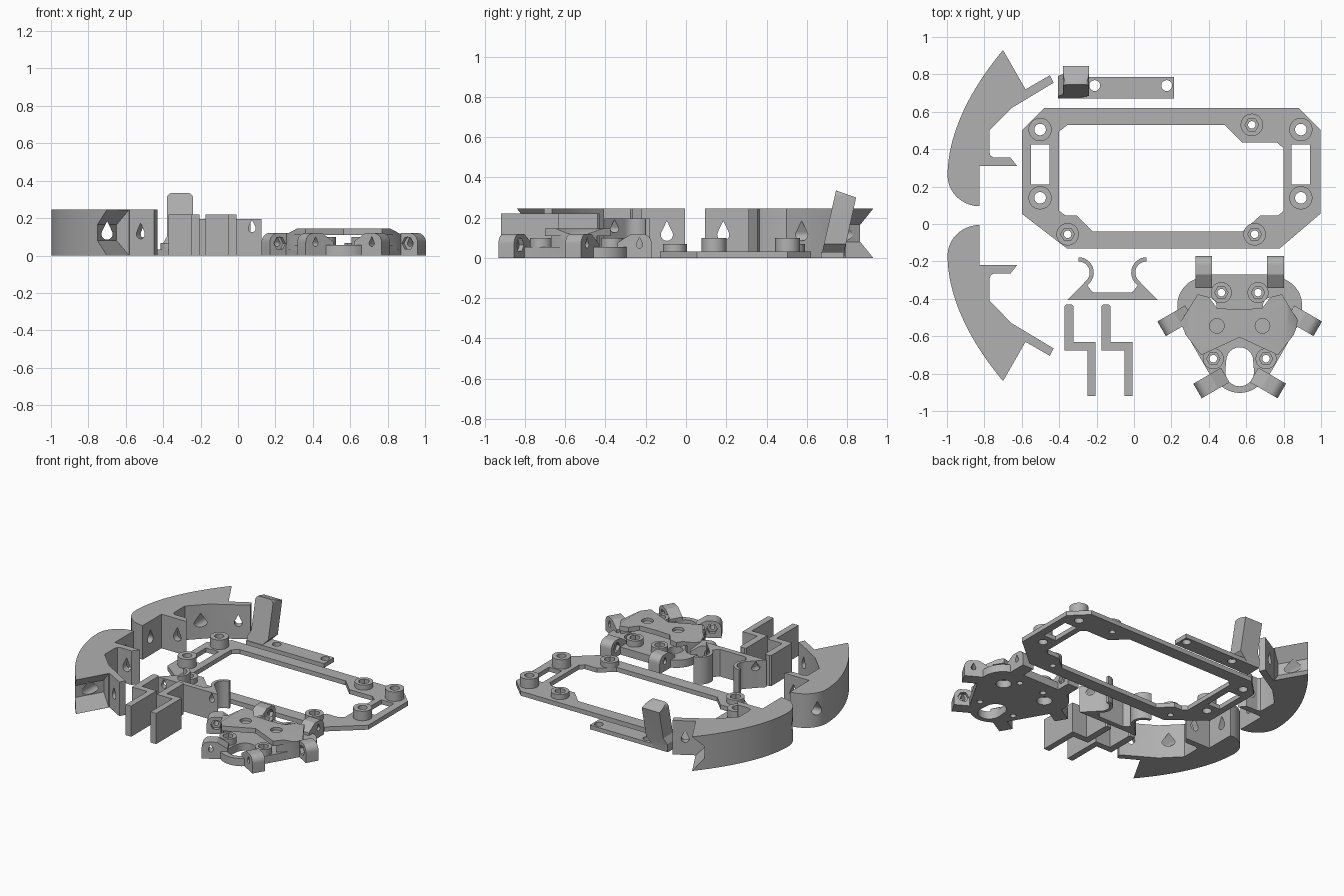
import bpy, bmesh
from math import sin, cos, pi, radians
from mathutils import Matrix, Vector

if "Cube" in bpy.data.objects:
    bpy.data.objects.remove(bpy.data.objects["Cube"])

grey = bpy.data.materials.new("grey plastic")
grey.diffuse_color = (0.44, 0.44, 0.44, 1)
grey.use_nodes = True
grey.node_tree.nodes["Principled BSDF"].inputs["Base Color"].default_value = grey.diffuse_color


def prism(name, pts, z0, z1, mat=None):
    """Extrude a 2D outline from z0 to z1, then place it with mat."""
    bm = bmesh.new()
    face = bm.faces.new([bm.verts.new((x, y, z0)) for x, y in pts])
    ext = bmesh.ops.extrude_face_region(bm, geom=[face])["geom"]
    bmesh.ops.translate(bm, vec=(0, 0, z1 - z0),
                        verts=[v for v in ext if isinstance(v, bmesh.types.BMVert)])
    if mat:
        bm.transform(mat)
    bmesh.ops.recalc_face_normals(bm, faces=bm.faces)
    me = bpy.data.meshes.new(name)
    bm.to_mesh(me)
    bm.free()
    me.materials.append(grey)
    ob = bpy.data.objects.new(name, me)
    bpy.context.collection.objects.link(ob)
    return ob


def combine(ob, tool, op):
    """Boolean the tool into the object and remove the tool."""
    m = ob.modifiers.new("bool", 'BOOLEAN')
    m.operation, m.object, m.solver = op, tool, 'EXACT'
    dg = bpy.context.evaluated_depsgraph_get()
    me = bpy.data.meshes.new_from_object(ob.evaluated_get(dg))
    ob.modifiers.clear()
    ob.data = me
    bpy.data.objects.remove(tool)


def cut(ob, pts, z0, z1, mat=None):
    combine(ob, prism("cutter", pts, z0, z1, mat), 'DIFFERENCE')


def add(ob, pts, z0, z1, mat=None):
    combine(ob, prism("addition", pts, z0, z1, mat), 'UNION')


def circle(x, y, r, n=32):
    return [(x + r * cos(2 * pi * i / n), y + r * sin(2 * pi * i / n)) for i in range(n)]


def arc(x, y, r, a0, a1, n=10):
    return [(x + r * cos(radians(a0 + (a1 - a0) * i / n)),
             y + r * sin(radians(a0 + (a1 - a0) * i / n))) for i in range(n + 1)]


def rect(x0, y0, x1, y1):
    return [(x0, y0), (x1, y0), (x1, y1), (x0, y1)]


def bezier(a, b, c, d, n):
    a, b, c, d = map(Vector, (a, b, c, d))
    out = []
    for i in range(n + 1):
        t = i / n
        out.append(tuple(a * (1 - t)**3 + b * 3 * t * (1 - t)**2 + c * 3 * t * t * (1 - t) + d * t**3))
    return out


def upright(x, y, z, deg):
    """Outline stands in a vertical plane whose horizontal axis points at deg."""
    return Matrix.Translation((x, y, z)) @ Matrix.Rotation(radians(deg), 4, 'Z') @ Matrix.Rotation(pi / 2, 4, 'X')


def teardrop(r):
    return arc(0, 0, r, 150, 390, 16) + [(0, r * 2.3)]


def finish(ob):
    bpy.ops.object.select_all(action='DESELECT')
    ob.select_set(True)
    bpy.context.view_layer.objects.active = ob
    bpy.ops.object.shade_smooth_by_angle(angle=radians(30))


# Curved bumpers: one built, one mirrored
outline = [(-.58, .72), (-.45, .795), (-.43, .755), (-.655, .62), (-.773, .5), (-.773, .385),
           (-.767, .365), (-.75, .355), (-.66, .355), (-.625, .31), (-.825, .31), (-.825, .095)]
outline += bezier((-.825, .095), (-.92, .095), (-.997, .17), (-.997, .26), 10)[1:]
outline += bezier((-.997, .26), (-.995, .5), (-.86, .74), (-.70, .93), 18)[1:]
bumper = prism("bumper_back", outline, 0, .245)
cut(bumper, [(-.01, -.01), (.077, .08), (.077, .165), (-.01, .255)], -.115, .2, upright(-.64, .825, 0, 210))
cut(bumper, teardrop(.03), -.45, .45, upright(-.70, .6, .115, 0))
cut(bumper, teardrop(.03), -.3, .3, upright(-.9, .185, .115, 90))
cut(bumper, teardrop(.026), -.06, .06, upright(-.51, .735, .115, 30))
twin = bpy.data.objects.new("bumper_front", bumper.data.copy())
bpy.context.collection.objects.link(twin)
twin.data.transform(Matrix.Translation((0, .09, 0)) @ Matrix.Scale(-1, 4, (0, 1, 0)))
twin.data.flip_normals()
finish(bumper)
finish(twin)

# Flat strip with a leaning post
strip = prism("post_bracket", rect(-.405, .67, .215, .785), 0, .03)
for x in (-.21, .175):
    cut(strip, circle(x, .74, .029), -.1, .1)
shape = [(-.405, 0), (-.31, 0), (-.24, .07)] + arc(-.27, .305, .03, 0, 90, 6) \
    + arc(-.35, .305, .03, 90, 180, 6) + [(-.38, .1), (-.405, .06)]
post = prism("post", shape, -1, 0, upright(0, 0, 0, 0))
side = [(.67, 0), (.785, 0), (.79, .05), (.845, .30), (.745, .335)]
combine(post, prism("side", side, -1, 1, upright(0, 0, 0, 90)), 'INTERSECT')
cut(post, teardrop(.03), -.3, .3, upright(-.31, .8, .265, 0) @ Matrix.Rotation(radians(15), 4, 'X'))
combine(strip, post, 'UNION')
finish(strip)

# Chassis frame with bosses and slots
frame = prism("frame", [(-.48, .62), (.88, .62), (.997, .505), (.997, .055), (.78, -.13),
                        (-.36, -.13), (-.6, .055), (-.6, .5)], 0, .032)
cut(frame, [(-.355, .53), (.485, .53), (.58, .435), (.765, .435), (.8, .405), (.8, .07), (.77, .045),
            (.675, .045), (.58, -.04), (-.22, -.04), (-.305, .045), (-.365, .045), (-.4, .07),
            (-.4, .495)], -.1, .1)
for x in (-.502, .892):
    cut(frame, rect(x - .05, .21, x + .05, .425), -.1, .1)
    for y in (.14, .505):
        add(frame, circle(x, y, .062), .01, .1)
        cut(frame, circle(x, y, .031), -.1, .2)
for x, y in ((-.355, -.055), (.645, -.055), (.63, .53)):
    add(frame, circle(x, y, .06), .01, .068)
    cut(frame, circle(x, y, .037, 6), .03, .2)
    cut(frame, circle(x, y, .02), -.1, .2)
finish(frame)

# Plate with two curled spring hooks
cx = -.115
half = [(.24, -.405), (.205, -.367)] + [(.13, -.367), (.118, -.355)]
inner = arc(.182, -.26, .082, 235, 90, 14)
outer = arc(.182, -.26, .06, 90, 228, 14)
right = [(.24, -.405), (.165, -.365)] + outer[::-1] + inner[::-1] + [(.10, -.367)]
right = [(.24, -.405), (.20, -.365)] + outer[::-1] + inner[::-1] + [(.115, -.355), (.10, -.367)]
hook = prism("spring_hook", [(cx + x, y) for x, y in right] + [(cx - x, y) for x, y in right[::-1]], 0, .195)
for s in (-1, 1):
    cut(hook, teardrop(.02), -.06, .06, upright(cx + s * .19, -.385, .145, 0))
finish(hook)

# Two stepped clips
for i in range(2):
    dx = .198 * i
    finish(prism("step_clip_%d" % (i + 1), [(x + dx, y) for x, y in (
        (-.372, -.44), (-.362, -.43), (-.333, -.43), (-.323, -.44), (-.323, -.63), (-.205, -.63),
        (-.205, -.92), (-.249, -.92), (-.249, -.675), (-.372, -.675))], 0, .22))

# Three-way hub base with round ears
C = Vector((.565, -.541))


def spin(pts, deg):
    a = radians(deg)
    return [(C.x + x * cos(a) - y * sin(a), C.y + x * sin(a) + y * cos(a)) for x, y in pts]


sector = [(.27, -.2), (.27, .2)]
ear = arc(.21, 0, .152, -55, 55, 14)
pts = []
for k in range(3):
    pts += spin(sector, 90 + 120 * k) + spin(ear, 150 + 120 * k)
hub = prism("hub", pts, 0, .055)
slot = arc(.25, 0, .077, -90, 90, 12) + arc(.19, 0, .072, 90, 270, 12)
cut(hub, spin(slot, 270), -.1, .2)
for a in (30, 150):
    cut(hub, spin(circle(.2, 0, .05), a), -.1, .2)
# Rounded lugs with cross holes and nut pockets
profile = [(.2, 0), (.371, 0)] + arc(.321, .07, .05, 0, 90, 8) + [(.27, .12), (.2, .075)]
for a in (90, 210, 330):
    for s in (-1, 1):
        t = Vector((cos(radians(a + 90)), sin(radians(a + 90))))
        d = Vector((cos(radians(a)), sin(radians(a))))
        p = C + t * s * .192
        m = upright(p.x, p.y, 0, a)
        add(hub, profile, -.045, .045, m)
        h = p + d * .31
        mh = upright(h.x, h.y, .065, a)
        cut(hub, teardrop(.016), -.07, .07, mh)
        # local z runs against the tangent, so the inner side is s * z
        z = sorted((s * .02, s * .07))
        cut(hub, circle(0, 0, .036, 6), z[0], z[1], mh)
# Arched upper plate on two side legs
L = [(-.12, .09), (-.165, .15), (-.225, .165), (-.265, .10), (-.315, .02), (-.29, -.05), (-.205, -.16)]
cap = [(0, .085)] + L + [(0, -.065)] + [(-x, y) for x, y in L[::-1]]
plate = prism("hub_plate", spin(cap, 0), .11, .145)
# sloped shoulders toward the ends
for s in (-1, 1):
    add(plate, spin([(s * x, y) for x, y in ((-.315, .02), (-.265, .10), (-.22, .06), (-.21, -.13),
                                            (-.29, -.05))], 0), .03, .12)
    cut(plate, [(s * .22, .16), (s * .35, .16), (s * .35, .09)], -1, 1, upright(C.x, C.y, 0, 0))
    cut(plate, circle(C.x + s * .122, C.y - .004, .039), .125, .2)
combine(hub, plate, 'UNION')
# Standoffs with nut pockets
for s in (-1, 1):
    for x, y in ((.098, -.367), (.141, -.72)):
        add(hub, circle(C.x + s * x, y, .056), .02, .1)
        cut(hub, circle(C.x + s * x, y, .036, 6), .06, .2)
        cut(hub, circle(C.x + s * x, y, .02), -.1, .2)
finish(hub)
